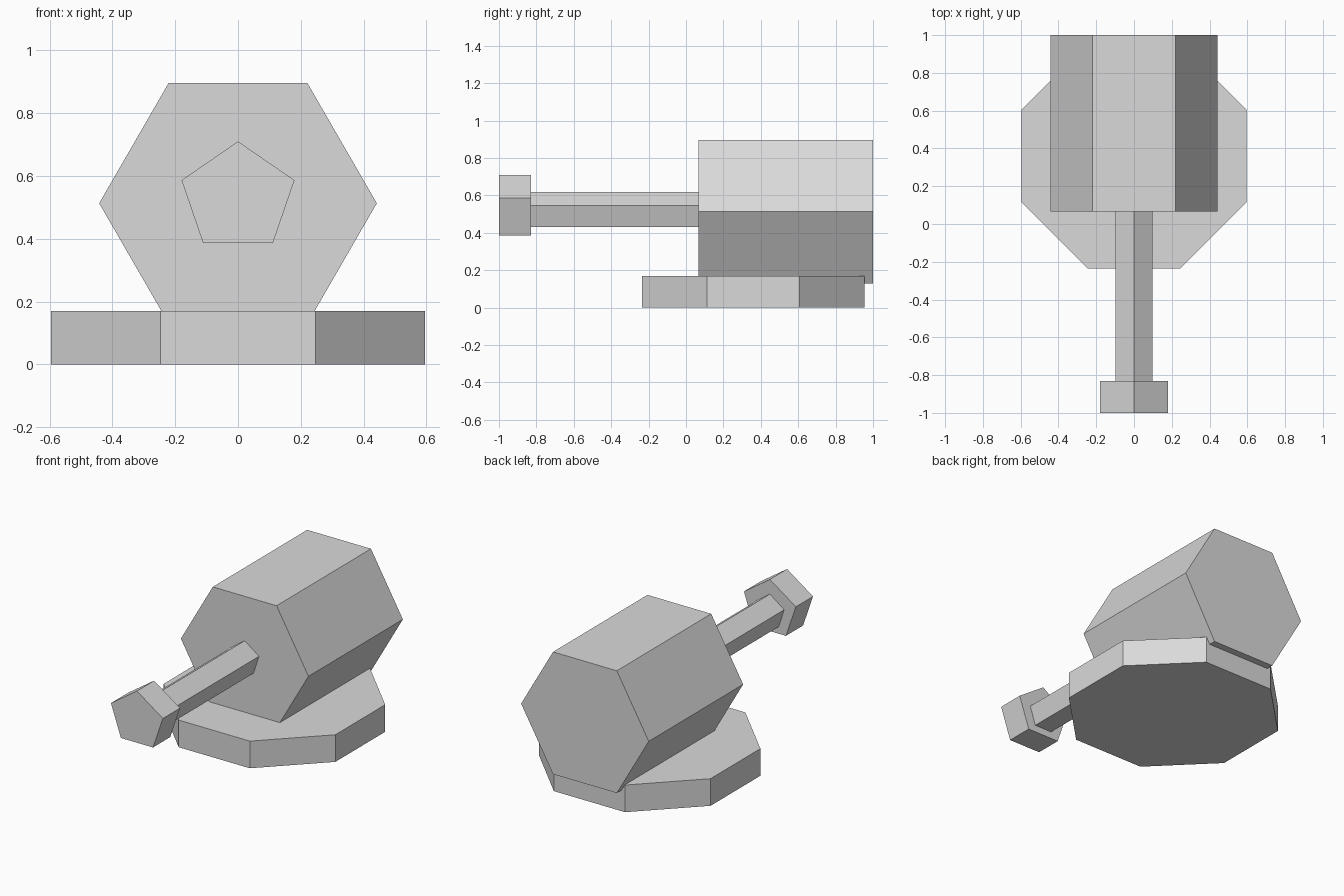
import bpy, bmesh, math

if "Cube" in bpy.data.objects:
    bpy.data.objects.remove(bpy.data.objects["Cube"], do_unlink=True)

# Single flat grey
grey = bpy.data.materials.new("light grey")
grey.use_nodes = True
colour = (0.7, 0.7, 0.7, 1)
grey.diffuse_color = colour
grey.node_tree.nodes["Principled BSDF"].inputs["Base Color"].default_value = colour


def prism(name, ring, start, end):
    """Extrude a closed ring of points from start to end, with flat caps."""
    bm = bmesh.new()
    a = [bm.verts.new(start(u, v)) for u, v in ring]
    b = [bm.verts.new(end(u, v)) for u, v in ring]
    bm.faces.new(a)
    bm.faces.new(b)
    for i in range(len(ring)):
        j = (i + 1) % len(ring)
        bm.faces.new((a[i], a[j], b[j], b[i]))
    bmesh.ops.recalc_face_normals(bm, faces=bm.faces)
    mesh = bpy.data.meshes.new(name)
    bm.to_mesh(mesh)
    bm.free()
    mesh.materials.append(grey)
    obj = bpy.data.objects.new(name, mesh)
    bpy.context.collection.objects.link(obj)
    return obj


def polygon(sides, ru, rv, first):
    """Corners of a polygon, starting at the angle first (degrees)."""
    angles = [math.radians(first) + math.tau * i / sides for i in range(sides)]
    return [(ru * math.cos(t), rv * math.sin(t)) for t in angles]


def lengthwise(name, sides, ru, rv, first, z, y0, y1):
    """Prism lying along y, centred at height z."""
    return prism(name, polygon(sides, ru, rv, first),
                 lambda u, v: (u, y0, z + v), lambda u, v: (u, y1, z + v))


# Octagonal base plate
r = 0.595 / math.cos(math.pi / 8)
prism("base", polygon(8, r, r, 22.5),
      lambda u, v: (u, 0.36 + v, 0), lambda u, v: (u, 0.36 + v, 0.17))

# Hexagonal body, pentagonal barrel and muzzle
lengthwise("body", 6, 0.442, 0.442, 0, 0.513, 0.066, 1.0)
lengthwise("barrel", 5, 0.104, 0.104, 90, 0.514, -0.84, 0.08)
lengthwise("muzzle", 5, 0.189, 0.179, 90, 0.531, -1.0, -0.83)
